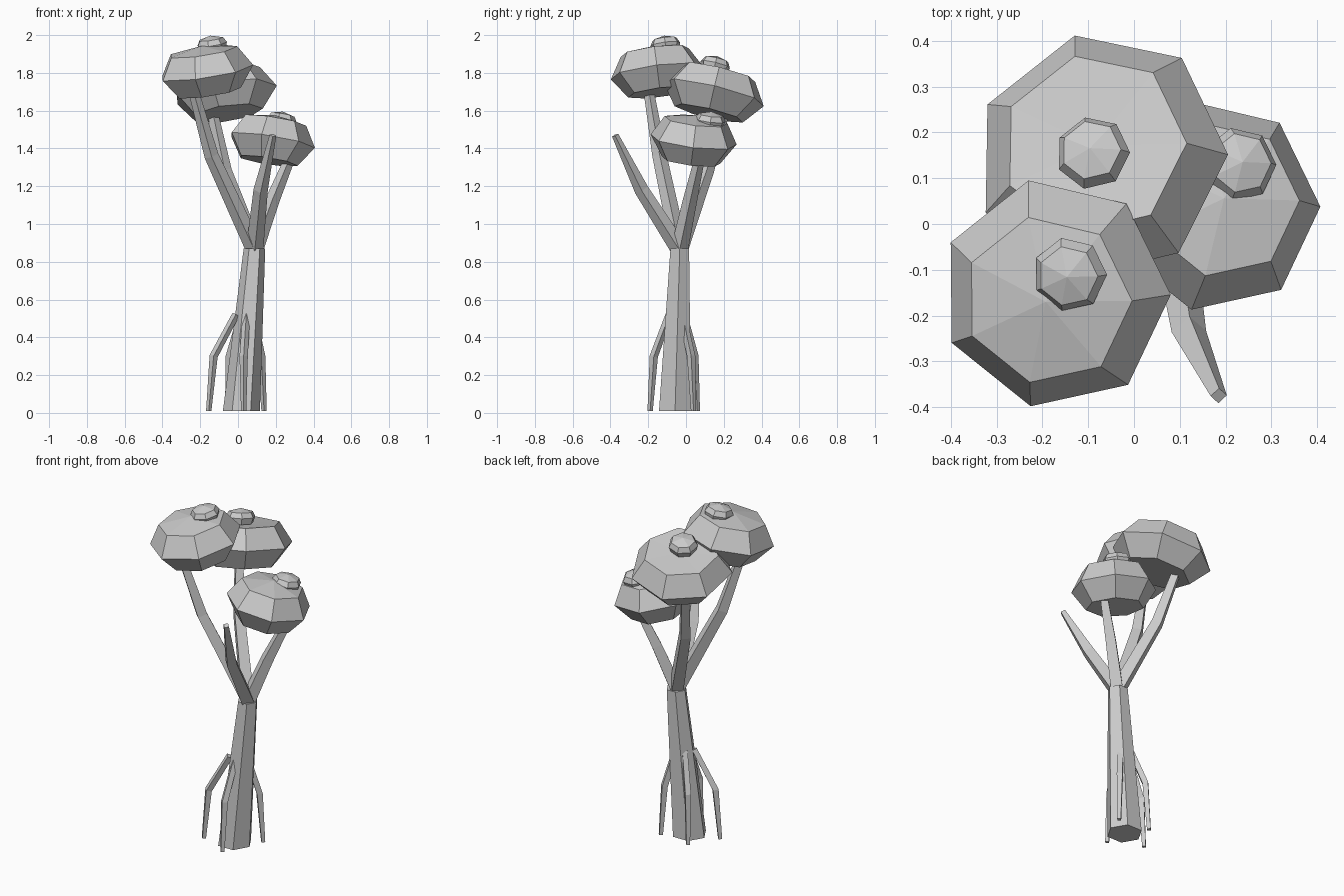
import bpy, math
from mathutils import Vector, Matrix

if "Cube" in bpy.data.objects:
    bpy.data.objects.remove(bpy.data.objects["Cube"])


def mesh_from_rings(name, rings, apex=None):
    """Skin a stack of equal rings; flat ends, or a fan to an apex on top."""
    n = len(rings[0])
    verts = [v for ring in rings for v in ring]
    faces = [tuple(reversed(range(n)))]
    for k in range(len(rings) - 1):
        for i in range(n):
            j = (i + 1) % n
            faces.append((k*n + i, k*n + j, (k+1)*n + j, (k+1)*n + i))
    last = (len(rings) - 1) * n
    if apex is None:
        faces.append(tuple(range(last, last + n)))
    else:
        verts.append(apex)
        faces += [(last + i, last + (i + 1) % n, len(verts) - 1) for i in range(n)]
    me = bpy.data.meshes.new(name)
    me.from_pydata([tuple(v) for v in verts], [], faces)
    ob = bpy.data.objects.new(name, me)
    bpy.context.collection.objects.link(ob)
    return ob


def circle(n, r, z=0.0):
    return [Vector((r * math.cos(math.tau * i / n), r * math.sin(math.tau * i / n), z))
            for i in range(n)]


def limb(name, path, radii, sides, level=False):
    """Tapered tube along a path; level=True keeps the rings horizontal."""
    pts = [Vector(p) for p in path]
    up = Vector((0, 0, 1))
    rings = []
    for k, p in enumerate(pts):
        t = pts[min(k + 1, len(pts) - 1)] - pts[max(k - 1, 0)]
        q = up.rotation_difference(up if level else t)
        rings.append([p + q @ v for v in circle(sides, radii[k])])
    return mesh_from_rings(name, rings)


def tilted_lathe(name, center, slope, profile, apex):
    """Seven-sided solid, tilted so its plane rises by slope (dz/dx, dz/dy)."""
    up = Vector((0, 0, 1))
    q = up.rotation_difference(Vector((-slope[0], -slope[1], 1)))
    m = Matrix.Translation(center) @ q.to_matrix().to_4x4()
    rings = [[m @ v for v in circle(7, r, z)] for r, z in profile]
    return mesh_from_rings(name, rings, m @ Vector((0, 0, apex)))


# Trunk
limb("trunk", [(0.018, -0.058, 0.01), (0.087, -0.033, 0.87)], [0.098, 0.057], 6, True)

# Branches forking from the trunk top
fork = (0.088, -0.035, 0.865)
branches = {
    "left": [(-0.14, -0.14, 1.36), (-0.24, -0.2, 1.72)],
    "back": [(-0.07, 0.11, 1.28), (-0.14, 0.21, 1.62)],
    "right": [(0.18, 0.02, 1.12), (0.28, 0.075, 1.36)],
    "bare": [(0.12, -0.235, 1.18), (0.185, -0.375, 1.47)],
}
for name, pts in branches.items():
    limb(name + "_branch", [fork] + pts, [0.046, 0.038, 0.018 if name == "bare" else 0.027], 4)

# Prop roots
roots = {
    "front": (0.03, -0.19),
    "left": (-0.155, -0.1),
    "back": (-0.055, 0.06),
    "right": (0.138, 0.04),
}
for name, (x, y) in roots.items():
    foot = Vector((x, y))
    knee = Vector((0.03, -0.05)).lerp(foot, 0.86)
    top = Vector((0.05, -0.045)).lerp(foot, 0.3)
    limb(name + "_root", [(*foot, 0.01), (*knee, 0.3), (*top, 0.52)],
         [0.014, 0.022, 0.02], 4)

# Leaf clumps (centre, slope, radius, crown height), each with a small knob on top
clumps = {
    "left": ((-0.172, -0.152, 1.805), (0.15, 0.13), 0.255, 0.03, (-0.14, -0.11, 1.952)),
    "back": ((-0.072, 0.147, 1.695), (0.14, -0.24), 0.28, -0.005, (-0.09, 0.155, 1.845)),
    "right": ((0.175, 0.04, 1.44), (-0.16, -0.12), 0.235, 0.03, (0.23, 0.13, 1.55)),
}
for name, (center, slope, r, crown, knob) in clumps.items():
    h = 0.085 + 0.1 * r
    tilted_lathe(name + "_leaf_clump", center, slope,
                 [(0.68 * r, -h), (r, 0), (0.73 * r, h)], h + crown)
    tilted_lathe(name + "_knob", knob, slope,
                 [(0.07, -0.035), (0.082, 0.0), (0.066, 0.028)], 0.046)
